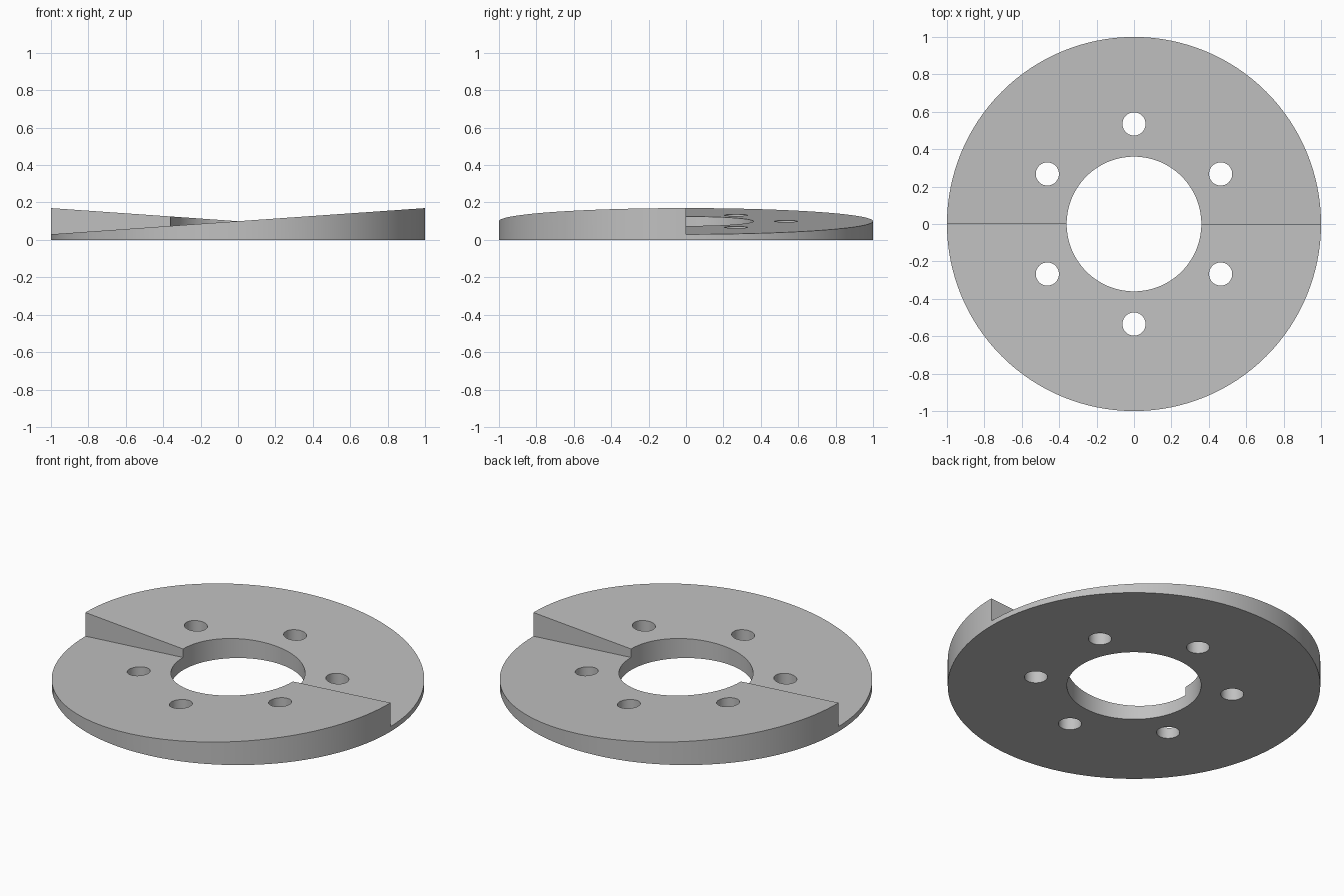
import bpy, bmesh
from math import pi, cos, sin, radians
from mathutils import Matrix

cube = bpy.data.objects.get("Cube")
if cube:
    bpy.data.objects.remove(cube, do_unlink=True)

OUTER, BORE = 1.0, 0.36
MID, SLOPE = 0.1, 0.07
HOLE_R, HOLE_RING = 0.062, 0.535
STEPS = 64

# Plain grey metal
grey = bpy.data.materials.new("grey_metal")
grey.use_nodes = True
colour = (0.53, 0.53, 0.53, 1)
grey.diffuse_color = colour
grey.node_tree.nodes["Principled BSDF"].inputs["Base Color"].default_value = colour


def half_arc(bm, radius):
    """Bottom and sloped top vertices along the front half of a circle."""
    low, high = [], []
    for i in range(STEPS + 1):
        a = pi + pi * i / STEPS
        x, y = radius * cos(a), radius * sin(a)
        low.append(bm.verts.new((x, y, 0)))
        high.append(bm.verts.new((x, y, MID + SLOPE * x)))
    # Foot of the step, where the other half's ramp ends
    foot = bm.verts.new((radius, 0, MID - SLOPE * radius))
    return low, high, foot


# Ramped ring: one half shell, then turned half a circle and welded
bm = bmesh.new()
out_low, out_high, out_foot = half_arc(bm, OUTER)
in_low, in_high, in_foot = half_arc(bm, BORE)
bm.faces.new(out_high + in_high[::-1])
bm.faces.new(out_low + in_low[::-1])
for low, high, foot in ((out_low, out_high, out_foot), (in_low, in_high, in_foot)):
    for i in range(STEPS):
        corner = [low[i], low[i + 1], high[i + 1], high[i]]
        if i == STEPS - 1:
            corner.insert(2, foot)
        bm.faces.new(corner)
bm.faces.new((out_foot, out_high[-1], in_high[-1], in_foot))
copy = bmesh.ops.duplicate(bm, geom=bm.verts[:] + bm.edges[:] + bm.faces[:])
turned = [g for g in copy["geom"] if isinstance(g, bmesh.types.BMVert)]
bmesh.ops.rotate(bm, verts=turned, matrix=Matrix.Rotation(pi, 3, "Z"))
bmesh.ops.remove_doubles(bm, verts=bm.verts[:], dist=0.0001)
bmesh.ops.recalc_face_normals(bm, faces=bm.faces[:])
mesh = bpy.data.meshes.new("ramped_ring")
bm.to_mesh(mesh)
bm.free()
mesh.materials.append(grey)
ring = bpy.data.objects.new("ramped_ring", mesh)
bpy.context.collection.objects.link(ring)

# Six bolt holes through the ring
bm = bmesh.new()
for k in range(6):
    a = radians(30 + 60 * k)
    place = Matrix.Translation((HOLE_RING * cos(a), HOLE_RING * sin(a), MID))
    bmesh.ops.create_cone(bm, cap_ends=True, segments=40, radius1=HOLE_R,
                          radius2=HOLE_R, depth=0.6, matrix=place)
drill_mesh = bpy.data.meshes.new("bolt_hole_cutter")
bm.to_mesh(drill_mesh)
bm.free()
drill_mesh.materials.append(grey)
drill = bpy.data.objects.new("bolt_hole_cutter", drill_mesh)
bpy.context.collection.objects.link(drill)
drill.hide_render = True

cut = ring.modifiers.new("bolt_holes", "BOOLEAN")
cut.operation = "DIFFERENCE"
cut.solver = "EXACT"
cut.object = drill

bpy.ops.object.select_all(action="DESELECT")
ring.select_set(True)
bpy.context.view_layer.objects.active = ring
bpy.ops.object.modifier_apply(modifier=cut.name)
bpy.data.objects.remove(drill, do_unlink=True)

# Smooth round walls with crisp rims
bpy.ops.object.shade_smooth_by_angle(angle=radians(30))
